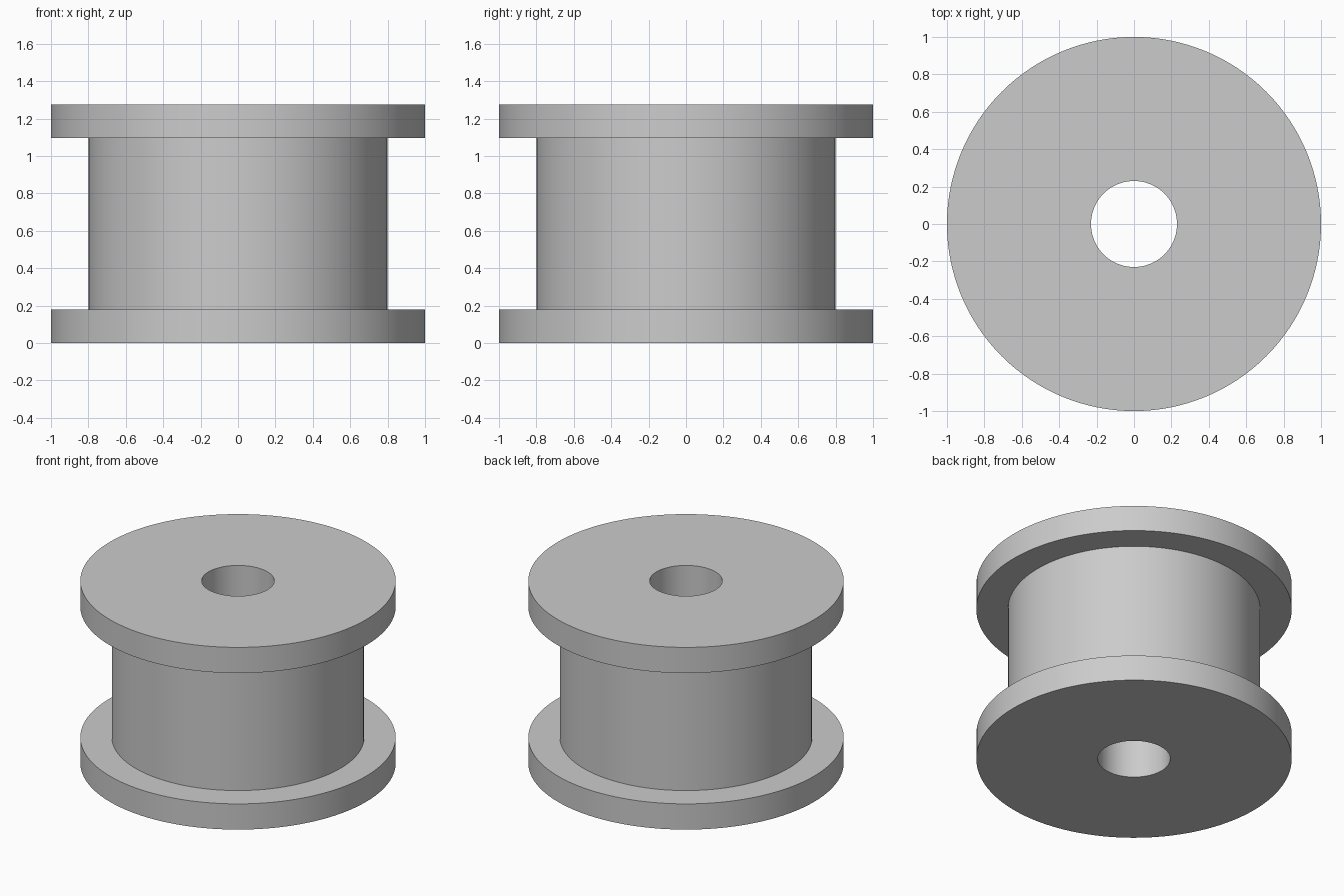
import bpy
import bmesh
from math import radians, tau
from mathutils import Vector

cube = bpy.data.objects.get("Cube")
if cube:
    bpy.data.objects.remove(cube, do_unlink=True)

SEGMENTS = 128
HEIGHT = 1.275
FLANGE = 0.18
R_FLANGE, R_DRUM, R_BORE = 1.0, 0.8, 0.23

# Plain grey finish
grey = bpy.data.materials.new("plain grey")
grey.use_nodes = True
colour = (0.6, 0.6, 0.6, 1)
grey.diffuse_color = colour
grey.node_tree.nodes["Principled BSDF"].inputs["Base Color"].default_value = colour

# Closed half section: bore, lower flange, drum, upper flange
section = [
    (R_BORE, 0), (R_FLANGE, 0), (R_FLANGE, FLANGE), (R_DRUM, FLANGE),
    (R_DRUM, HEIGHT - FLANGE), (R_FLANGE, HEIGHT - FLANGE),
    (R_FLANGE, HEIGHT), (R_BORE, HEIGHT),
]

# Revolve the section into one solid spool
bm = bmesh.new()
verts = [bm.verts.new((r, 0, z)) for r, z in section]
edges = [bm.edges.new((a, b)) for a, b in zip(verts, verts[1:] + verts[:1])]
bmesh.ops.spin(bm, geom=verts + edges, cent=Vector(), axis=(0, 0, 1),
               angle=tau, steps=SEGMENTS, use_merge=False)
bmesh.ops.remove_doubles(bm, verts=bm.verts[:], dist=0.0001)
bmesh.ops.recalc_face_normals(bm, faces=bm.faces[:])
mesh = bpy.data.meshes.new("flanged_spool")
bm.to_mesh(mesh)
bm.free()
mesh.materials.append(grey)

spool = bpy.data.objects.new("flanged_spool", mesh)
bpy.context.collection.objects.link(spool)
bpy.ops.object.select_all(action="DESELECT")
bpy.context.view_layer.objects.active = spool
spool.select_set(True)
bpy.ops.object.shade_smooth_by_angle(angle=radians(30))
